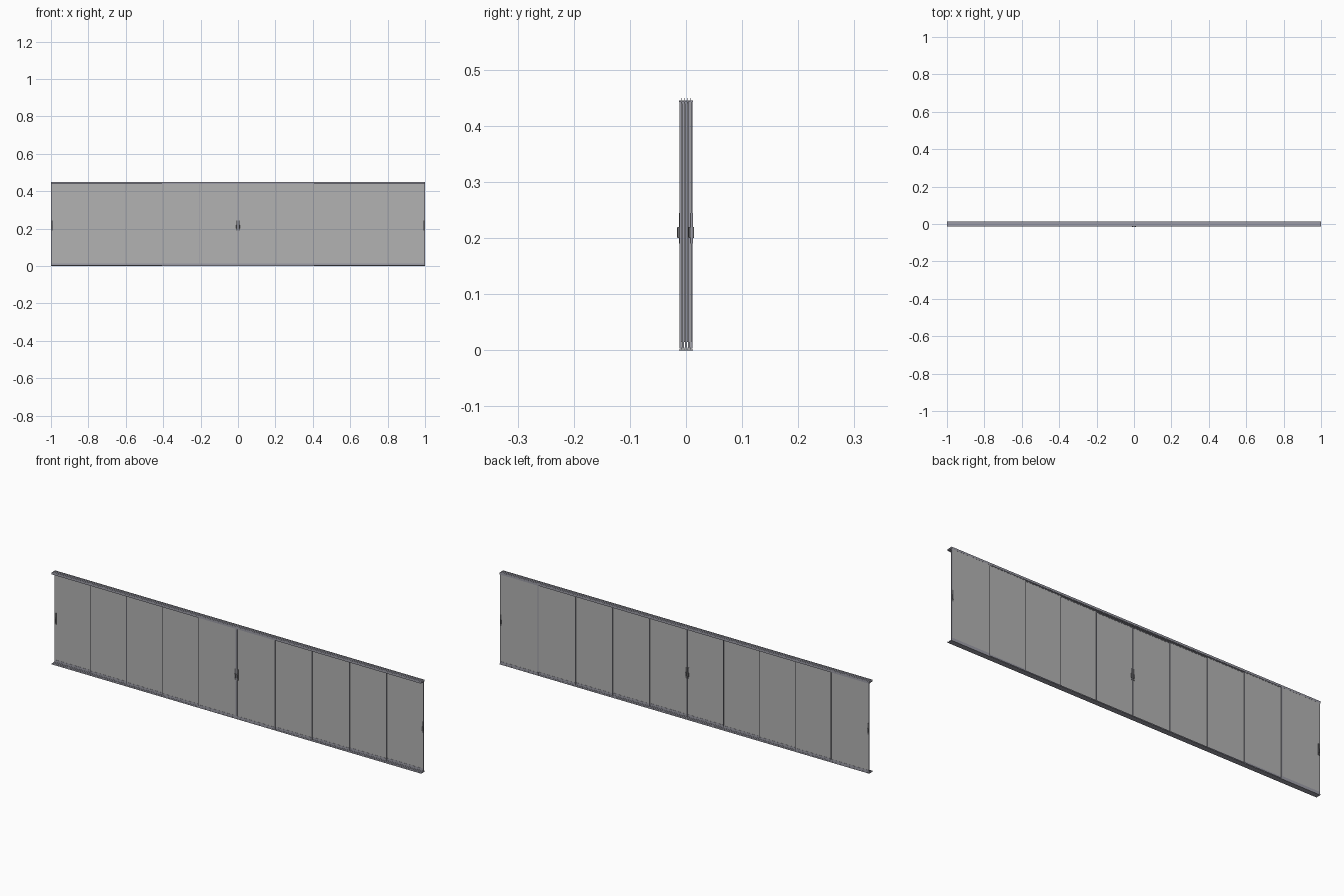
import bpy, bmesh, math
from mathutils import Vector

if "Cube" in bpy.data.objects:
    bpy.data.objects.remove(bpy.data.objects["Cube"])


def material(name, rgba):
    m = bpy.data.materials.new(name)
    m.diffuse_color = rgba
    m.use_nodes = True
    m.node_tree.nodes["Principled BSDF"].inputs["Base Color"].default_value = m.diffuse_color
    return m


ALU = material("aluminium", (0.33, 0.33, 0.38, 1))
GLASS = material("glass", (0.45, 0.45, 0.45, 0.55))
DARK = material("dark_metal", (0.16, 0.16, 0.17, 1))

TRACKS, PITCH, H = 5, 0.0051, 0.45
HALF = TRACKS * PITCH / 2


def finish(name, bm, mat):
    bmesh.ops.recalc_face_normals(bm, faces=bm.faces)
    me = bpy.data.meshes.new(name)
    bm.to_mesh(me)
    bm.free()
    me.materials.append(mat)
    ob = bpy.data.objects.new(name, me)
    bpy.context.collection.objects.link(ob)
    return ob


def box(name, x, y, z, mat, bevel=0):
    bm = bmesh.new()
    bmesh.ops.create_cube(bm, size=1)
    for v in bm.verts:
        v.co = Vector([(r[0] + r[1]) / 2 + c * (r[1] - r[0]) for r, c in zip((x, y, z), v.co)])
    if bevel:
        bmesh.ops.bevel(bm, geom=bm.edges[:], offset=bevel, segments=2, affect='EDGES', profile=0.5)
    return finish(name, bm, mat)


def extrude_x(name, profile, mat):
    bm = bmesh.new()
    f = bm.faces.new([bm.verts.new((-1, y, z)) for y, z in profile])
    r = bmesh.ops.extrude_face_region(bm, geom=[f])
    vs = [v for v in r['geom'] if isinstance(v, bmesh.types.BMVert)]
    bmesh.ops.translate(bm, verts=vs, vec=(2, 0, 0))
    return finish(name, bm, mat)


def comb(base, floor, tip, w=0.0008):
    """Track section: flat base with one thin fin at each channel wall."""
    pts = [(-HALF, base)]
    for i in range(TRACKS + 1):
        y = -HALF + i * PITCH
        a, b = max(y - w / 2, -HALF), min(y + w / 2, HALF)
        if i:
            pts.append((a, floor))
        pts += [(a, tip), (b, tip)]
        if i < TRACKS:
            pts.append((b, floor))
    return pts + [(HALF, base)]


# Tracks: the bottom has fins up, the top has fins above and below its web
extrude_x("bottom_track", comb(0, 0.0012, 0.005), ALU)
extrude_x("top_track_upper", comb(0.4435, 0.4450, H), ALU)
extrude_x("top_track_lower", comb(0.4435, 0.4425, 0.4400), ALU)

# Sliding panels, stepping from the front track at the middle to the back track
STEP, WIDTH = 0.1975, 0.2075
for side, label in ((-1, "left"), (1, "right")):
    for i in range(TRACKS):
        y = -HALF + (i + 0.5) * PITCH
        x0 = 0.001 + i * STEP

        def sx(a, b):
            return tuple(sorted((side * a, side * b)))

        tag = f"{label}_{i + 1}"
        box(f"glass_{tag}", sx(x0 + 0.001, x0 + WIDTH - 0.001), (y - 0.001, y + 0.001), (0.006, 0.442), GLASS)
        box(f"bottom_rail_{tag}", sx(x0, x0 + WIDTH), (y - 0.0018, y + 0.0018), (0.003, 0.015), ALU)
        # Edge profiles, with hooks towards the neighbouring panel
        for e, name in ((x0, "inner"), (x0 + WIDTH - 0.003, "outer")):
            box(f"{name}_edge_{tag}", sx(e, e + 0.003), (y - 0.0017, y + 0.0017), (0.015, 0.4425), ALU)
        if i < TRACKS - 1:
            box(f"seal_{tag}", sx(x0 + WIDTH - 0.002, x0 + WIDTH - 0.001),
                (y + 0.0017, y + 0.0033), (0.015, 0.442), DARK)

    # Handles at the meeting edges and at the jambs
    yf, yb = -HALF + PITCH / 2, HALF - PITCH / 2
    for k, (hx, hy) in enumerate(((0.0055, yf), (0.9935, yb))):
        xr = tuple(sorted((side * (hx - 0.004), side * (hx + 0.004))))
        box(f"handle_{label}_{k + 1}", xr, (hy - 0.0055, hy + 0.0045), (0.20, 0.22), DARK, 0.0012)
        box(f"handle_plate_{label}_{k + 1}", xr, (hy - 0.0022, hy + 0.0022), (0.19, 0.245), DARK)
